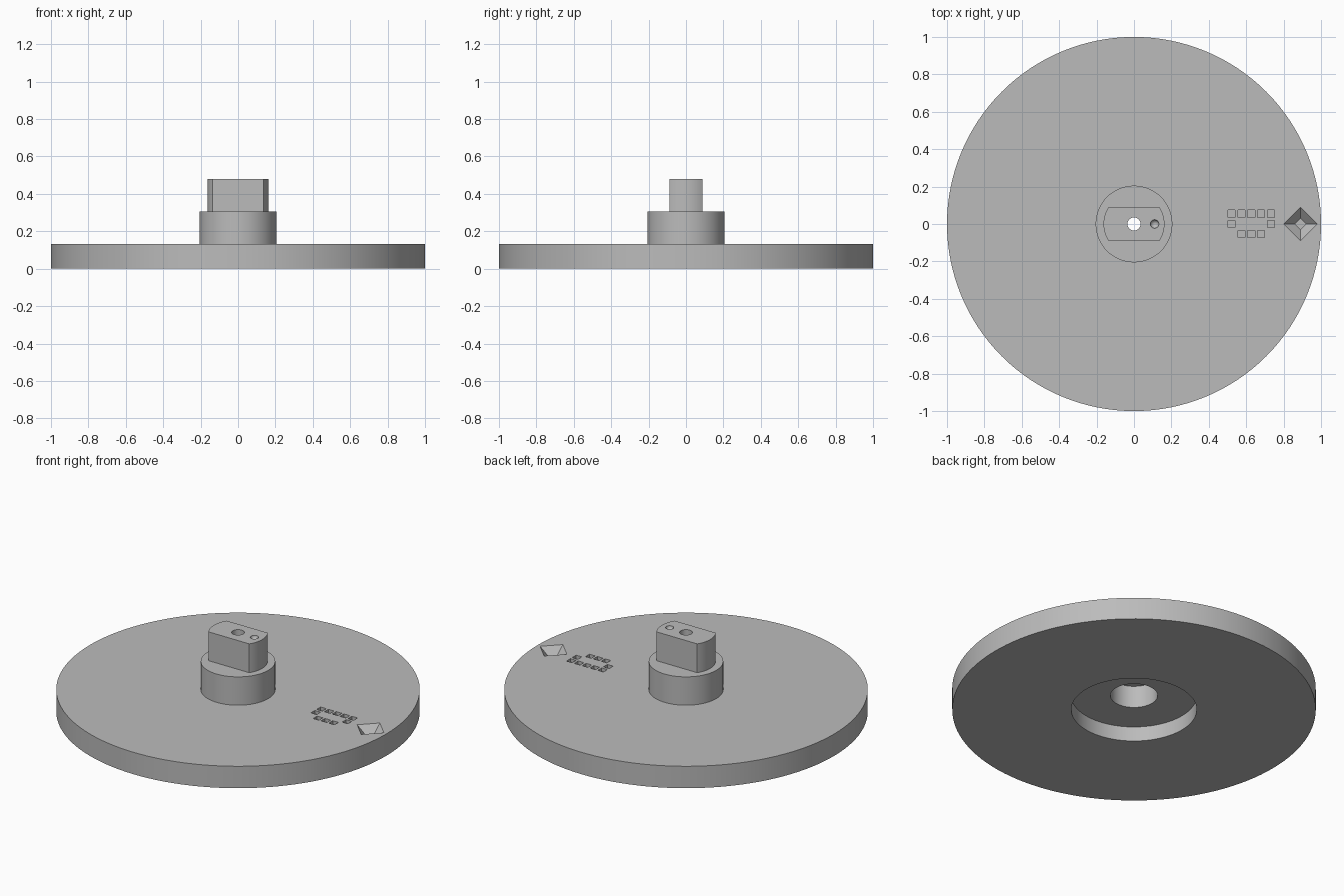
import bpy, bmesh, math
from mathutils import Matrix, Vector

cube = bpy.data.objects.get("Cube")
if cube:
    bpy.data.objects.remove(cube, do_unlink=True)

grey = bpy.data.materials.new("plain grey")
grey.use_nodes = True
grey.diffuse_color = (0.5, 0.5, 0.5, 1)
grey.node_tree.nodes["Principled BSDF"].inputs["Base Color"].default_value = (0.5, 0.5, 0.5, 1)


def make_object(name, bm):
    bmesh.ops.recalc_face_normals(bm, faces=bm.faces)
    mesh = bpy.data.meshes.new(name)
    bm.to_mesh(mesh)
    bm.free()
    mesh.materials.append(grey)
    obj = bpy.data.objects.new(name, mesh)
    bpy.context.collection.objects.link(obj)
    return obj


def add_box(bm, centre, size):
    bmesh.ops.create_cube(bm, size=1, matrix=Matrix.Translation(centre) @ Matrix.Diagonal((*size, 1)))


def lathe(name, profile, steps=128):
    bm = bmesh.new()
    verts = [bm.verts.new((r, 0, z)) for r, z in profile]
    edges = [bm.edges.new((a, b)) for a, b in zip(verts, verts[1:] + verts[:1])]
    bmesh.ops.spin(bm, geom=verts + edges, cent=(0, 0, 0), axis=(0, 0, 1),
                   angle=math.tau, steps=steps, use_merge=True)
    bmesh.ops.remove_doubles(bm, verts=bm.verts, dist=1e-5)
    return make_object(name, bm)


def cut(target, bm):
    cutter = make_object("cutter", bm)
    cutter.hide_render = True
    mod = target.modifiers.new("cut", "BOOLEAN")
    mod.operation, mod.solver, mod.object = "DIFFERENCE", "EXACT", cutter
    bpy.context.view_layer.objects.active = target
    bpy.ops.object.modifier_apply(modifier=mod.name)
    bpy.data.objects.remove(cutter, do_unlink=True)


DISC, HUB, TOP = 0.133, 0.305, 0.48

# Disc, hub and key turned in one piece, with stepped bore underneath
knob = lathe("disc_with_hub", [
    (0.035, TOP), (0.163, TOP), (0.163, HUB), (0.205, HUB), (0.205, DISC), (1, DISC),
    (1, 0), (0.345, 0), (0.345, 0.089), (0.13, 0.089), (0.13, 0.223), (0.035, 0.223)])

# Flats on both sides of the key
bm = bmesh.new()
for side in (-1, 1):
    add_box(bm, (0, side * 0.188, HUB + 0.15), (0.5, 0.2, 0.3))
cut(knob, bm)

# Round dimple on top of the key
bm = bmesh.new()
bmesh.ops.create_uvsphere(bm, u_segments=24, v_segments=12, radius=0.023,
                          matrix=Matrix.Translation((0.11, 0, TOP)))
cut(knob, bm)

# Sunken diamond pointer near the rim
bm = bmesh.new()
slope = 1.2
depth, lift = 0.05, 0.02
run = 0.06 / depth
bmesh.ops.create_cone(bm, cap_ends=True, segments=4, radius1=0.03, radius2=0.09 + lift * run,
                      depth=depth + lift,
                      matrix=Matrix.Translation((0.89, 0, DISC + (lift - depth) / 2)))
cut(knob, bm)

# Small square pockets in three rows
bm = bmesh.new()
rows = {0.055: (0, 1, 2, 3, 4), 0.0: (0, 4), -0.053: (1, 2, 3)}
for y, columns in rows.items():
    for c in columns:
        add_box(bm, (0.522 + c * 0.0525, y, DISC), (0.038, 0.038, 0.04))
cut(knob, bm)

bpy.ops.object.select_all(action="DESELECT")
knob.select_set(True)
bpy.context.view_layer.objects.active = knob
bpy.ops.object.shade_smooth_by_angle(angle=math.radians(30))
